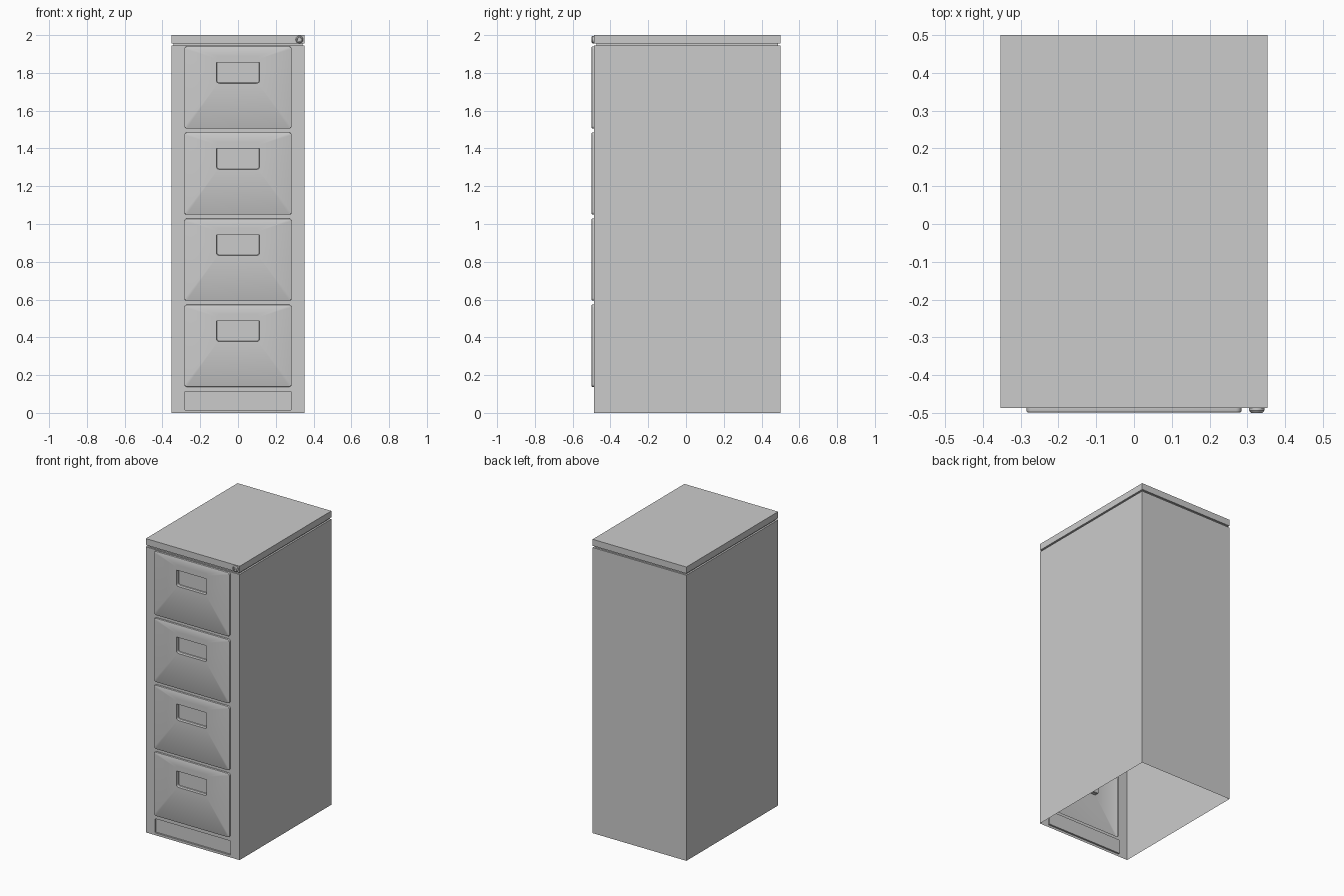
import bpy, bmesh, math
from mathutils import Vector

if "Cube" in bpy.data.objects:
    bpy.data.objects.remove(bpy.data.objects["Cube"])

W, FRONT, BACK = 0.353, -0.487, 0.5      # half width, front and back planes
FACE = -0.499                            # drawer face plane
DRAWER_BOTTOMS = [0.138 + 0.4557 * i for i in range(4)]
DRAWER_H, DRAWER_W = 0.435, 0.284


def ring(bm, pts):
    return [bm.verts.new(p) for p in pts]


def loft(bm, rings):
    for a, b in zip(rings, rings[1:]):
        n = len(a)
        for i in range(n):
            j = (i + 1) % n
            bm.faces.new((a[i], a[j], b[j], b[i]))


def fill_with_holes(bm, rings):
    edges = []
    for r in rings:
        for i in range(len(r)):
            pair = (r[i], r[(i + 1) % len(r)])
            edges.append(bm.edges.get(pair) or bm.edges.new(pair))
    bmesh.ops.triangle_fill(bm, use_beauty=True, use_dissolve=False, edges=edges)


def rounded(hw, z0, z1, y, r, n=4):
    """Rounded rectangle in the xz plane."""
    pts = []
    for k, (cx, cz) in enumerate([(hw - r, z1 - r), (-hw + r, z1 - r),
                                  (-hw + r, z0 + r), (hw - r, z0 + r)]):
        for i in range(n + 1):
            a = math.pi / 2 * (k + i / n)
            pts.append((cx + r * math.cos(a), y, cz + r * math.sin(a)))
    return pts


def finish(bm, name, outward):
    bmesh.ops.recalc_face_normals(bm, faces=bm.faces)
    total = sum((f.normal * f.calc_area() for f in bm.faces), Vector())
    if total.dot(Vector(outward)) < 0:
        bmesh.ops.reverse_faces(bm, faces=bm.faces)
    me = bpy.data.meshes.new(name)
    bm.to_mesh(me)
    bm.free()
    ob = bpy.data.objects.new(name, me)
    bpy.context.collection.objects.link(ob)
    return ob


# Sheet-metal shell: open below, shadow groove under the lid
bm = bmesh.new()
rings = []
for z, d in [(0, 0), (1.944, 0), (1.944, 0.012), (1.956, 0.012), (1.956, 0), (2, 0)]:
    rings.append(ring(bm, [(-W + d, FRONT + d, z), (W - d, FRONT + d, z),
                           (W - d, BACK - d, z), (-W + d, BACK - d, z)]))
loft(bm, rings)
bm.faces.new(rings[-1])
bm.faces.ensure_lookup_table()
bmesh.ops.delete(bm, geom=[bm.faces[0]], context='FACES_ONLY')
finish(bm, "cabinet_shell", (0, 0, 1))

# Front frame with drawer openings and recessed plinth panel
bm = bmesh.new()
outer = ring(bm, [(-W, FRONT, 0), (W, FRONT, 0), (W, FRONT, 1.944), (-W, FRONT, 1.944)])
holes = [ring(bm, rounded(DRAWER_W, z, z + DRAWER_H, FRONT, 0.014)) for z in DRAWER_BOTTOMS]
plinth = ring(bm, rounded(DRAWER_W, 0.016, 0.112, FRONT, 0.003, 1))
fill_with_holes(bm, [outer, plinth] + holes)
inner = ring(bm, rounded(DRAWER_W, 0.016, 0.112, FRONT + 0.012, 0.003, 1))
loft(bm, [plinth, inner])
bm.faces.new(inner)
finish(bm, "front_frame", (0, -1, 0))

for i, z in enumerate(DRAWER_BOTTOMS):
    # Drawer front with softened rim and recessed grip
    top = z + DRAWER_H
    bm = bmesh.new()
    rim = [ring(bm, rounded(DRAWER_W - d, z + d, top - d, y, 0.014 - d))
           for y, d in [(FRONT, 0), (FACE + 0.003, 0), (FACE + 0.001, 0.001), (FACE, 0.003)]]
    loft(bm, rim)
    h0, h1 = top - 0.195, top - 0.05
    grip = [ring(bm, rounded(0.114 - d, h0 + d, h1 - d, y, 0.015 - d))
            for y, d in [(FACE, 0), (FACE + 0.022, 0), (FACE + 0.025, 0.003)]]
    loft(bm, grip)
    bm.faces.new(grip[-1])
    fill_with_holes(bm, [rim[-1], grip[0]])
    finish(bm, f"drawer_front_{i + 1}", (0, -1, 0))

    # Pull lip covering the upper part of the grip
    bm = bmesh.new()
    arc = [p for p in rounded(0.114, h0, h1, FACE, 0.015)[:10]]
    arc += [(-0.114, FACE, h1 - 0.036), (0.114, FACE, h1 - 0.036)]
    a = ring(bm, arc)
    b = ring(bm, [(x, FACE + 0.005, zz) for x, _, zz in arc])
    loft(bm, [a, b])
    bm.faces.new(a)
    bm.faces.new(b)
    finish(bm, f"drawer_pull_{i + 1}", (0, -1, 0))

# Lock barrel: lathed rings, sunken centre with a key slot
bm = bmesh.new()
N = 20
rings = [ring(bm, [(0.325 + r * math.cos(2 * math.pi * k / N), y,
                    1.976 + r * math.sin(2 * math.pi * k / N)) for k in range(N)])
         for y, r in [(FRONT, 0.020), (-0.494, 0.020), (-0.5, 0.015),
                      (-0.5, 0.012), (-0.497, 0.011)]]
loft(bm, rings)
slot = [ring(bm, [(0.325 + x, y, 1.976 + zz) for x, zz in
                  [(-0.002, -0.006), (0.002, -0.006), (0.002, 0.006), (-0.002, 0.006)]])
        for y in (-0.497, -0.491)]
loft(bm, slot)
bm.faces.new(slot[-1])
fill_with_holes(bm, [rings[-1], slot[0]])
lock = finish(bm, "lock", (0, -1, 0))

# Smooth the rounded corners, keep hard edges
for ob in bpy.context.collection.objects:
    ob.select_set(True)
bpy.context.view_layer.objects.active = lock
bpy.ops.object.shade_smooth_by_angle(angle=math.radians(30))
